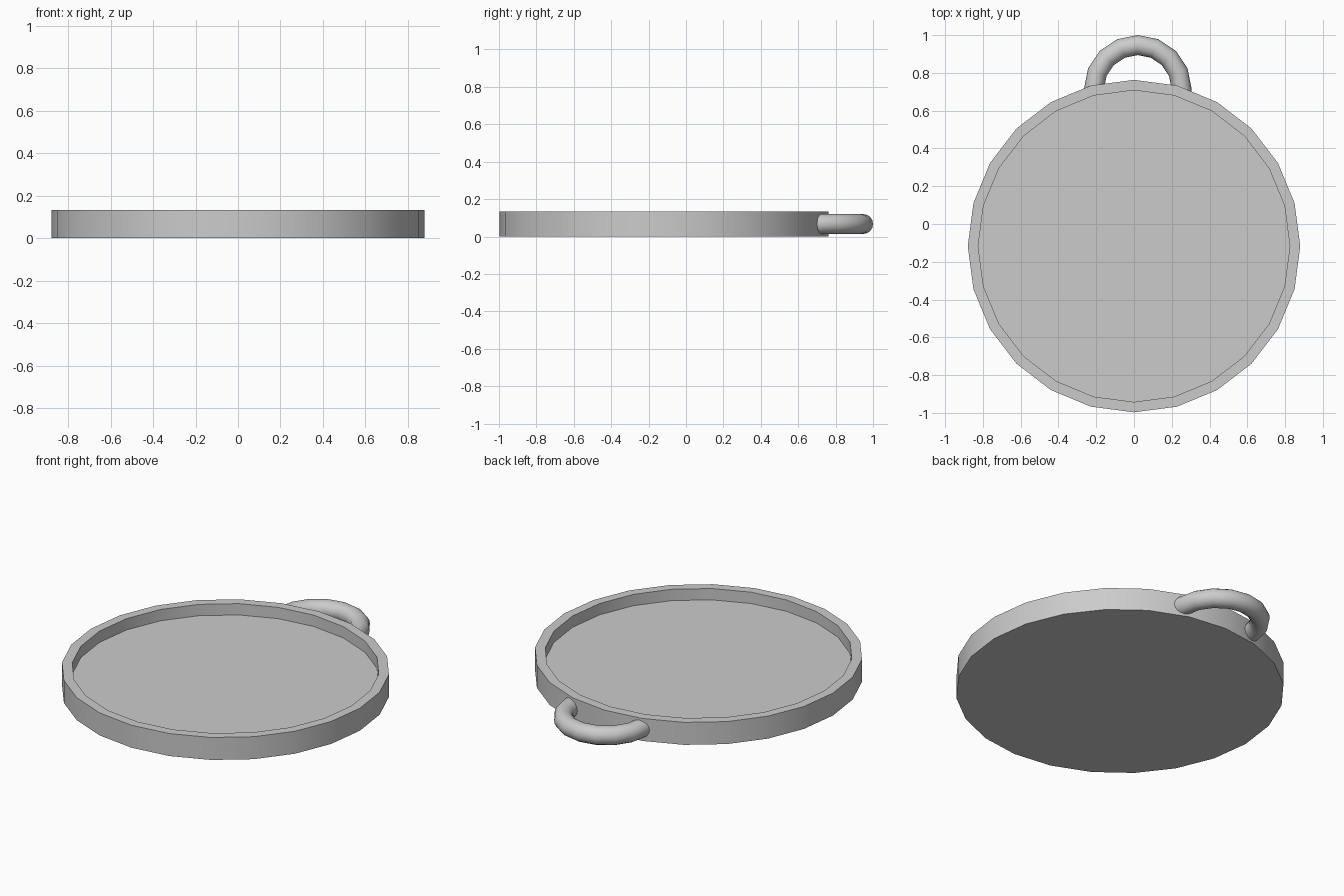
import bpy, bmesh
from math import sin, cos, pi, radians

if "Cube" in bpy.data.objects:
    bpy.data.objects.remove(bpy.data.objects["Cube"])

CY = -0.117          # centre of the round pan in y


def finish(name, bm):
    bmesh.ops.recalc_face_normals(bm, faces=bm.faces[:])
    mesh = bpy.data.meshes.new(name)
    bm.to_mesh(mesh)
    bm.free()
    obj = bpy.data.objects.new(name, mesh)
    bpy.context.collection.objects.link(obj)
    bpy.ops.object.select_all(action='DESELECT')
    obj.select_set(True)
    bpy.context.view_layer.objects.active = obj
    bpy.ops.object.shade_smooth_by_angle(angle=radians(35))
    return obj


def skin(bm, rings):
    # bridge successive closed rings and cap both ends
    for a, b in zip(rings, rings[1:]):
        n = len(a)
        for i in range(n):
            j = (i + 1) % n
            bm.faces.new((a[i], a[j], b[j], b[i]))
    bm.faces.new(rings[0])
    bm.faces.new(rings[-1])


# shallow dish: outer wall, flat rim, inner wall, recessed floor
bm = bmesh.new()
profile = [(0.88, 0.0), (0.88, 0.133), (0.825, 0.133), (0.825, 0.066)]
skin(bm, [[bm.verts.new((r * cos(i * pi / 12), CY + r * sin(i * pi / 12), z))
           for i in range(24)] for r, z in profile])
finish("dish", bm)

# loop handle: half ring whose ends run into the rim
bm = bmesh.new()
hx, hy, hz, R, r, sides = 0.02, 0.715, 0.067, 0.232, 0.053, 16
path = [(k * pi / 8, 0.0) for k in range(9)]
path = [(0.0, -0.028)] + path + [(pi, -0.028)]
rings = []
for a, dy in path:
    ring = []
    for i in range(sides):
        t = 2 * pi * i / sides
        d = R + r * cos(t)
        ring.append(bm.verts.new((hx + d * cos(a), hy + dy + d * sin(a),
                                  hz + r * sin(t))))
    rings.append(ring)
skin(bm, rings)
finish("loop_handle", bm)
